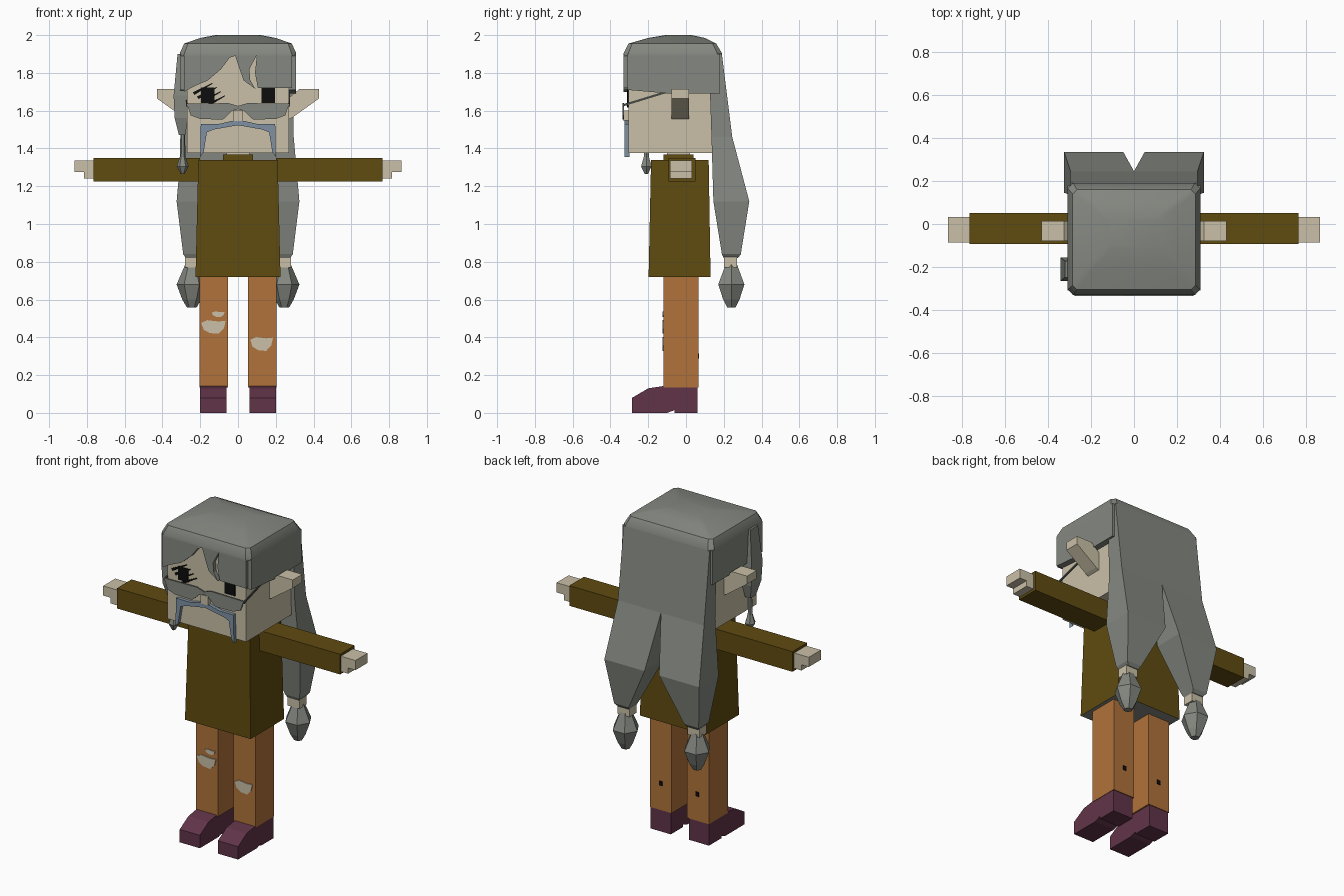
import bpy, bmesh, math
from mathutils import Vector

cube = bpy.data.objects.get("Cube")
if cube:
    bpy.data.objects.remove(cube, do_unlink=True)


def material(name, r, g, b):
    m = bpy.data.materials.new(name)
    m.use_nodes = True
    m.diffuse_color = (r, g, b, 1)
    bsdf = next(n for n in m.node_tree.nodes if n.type == 'BSDF_PRINCIPLED')
    bsdf.inputs["Base Color"].default_value = (r, g, b, 1)
    bsdf.inputs["Roughness"].default_value = 0.9
    return m


HAIR = material("grey hair", 0.235, 0.25, 0.22)
SKIN = material("pale skin", 0.59, 0.53, 0.39)
OLIVE = material("olive cloth", 0.115, 0.07, 0.005)
PANTS = material("orange trousers", 0.44, 0.17, 0.043)
SHOE = material("plum leather", 0.12, 0.034, 0.066)
BLUE = material("blue grey moustache", 0.21, 0.28, 0.36)
BLACK = material("black", 0.004, 0.004, 0.004)
WIRE = material("dark wire", 0.06, 0.065, 0.06)


def loft(name, rings, mat):
    """Skin a stack of equal-length point rings and cap both ends."""
    bm = bmesh.new()
    vs = [[bm.verts.new(p) for p in ring] for ring in rings]
    n = len(rings[0])
    for a, b in zip(vs, vs[1:]):
        for i in range(n):
            j = (i + 1) % n
            bm.faces.new((a[i], a[j], b[j], b[i]))
    bm.faces.new(vs[0])
    bm.faces.new(vs[-1])
    bmesh.ops.recalc_face_normals(bm, faces=bm.faces)
    me = bpy.data.meshes.new(name)
    bm.to_mesh(me)
    bm.free()
    me.materials.append(mat)
    ob = bpy.data.objects.new(name, me)
    bpy.context.scene.collection.objects.link(ob)
    return ob


def rect(x0, x1, y0, y1, z):
    return [(x0, y0, z), (x1, y0, z), (x1, y1, z), (x0, y1, z)]


def box(name, x0, x1, y0, y1, z0, z1, mat):
    return loft(name, [rect(x0, x1, y0, y1, z) for z in (z0, z1)], mat)


def plate(name, pts, y0, y1, mat):
    """Front outline (x, z) extruded along y."""
    return loft(name, [[(x, y, z) for x, z in pts] for y in (y0, y1)], mat)


def side_prism(name, pts, x0, x1, mat):
    """Side outline (y, z) extruded along x."""
    return loft(name, [[(x, y, z) for y, z in pts] for x in (x0, x1)], mat)


def octagon(x, y0, y1, c, z):
    return [(-x + c, y0, z), (x - c, y0, z), (x, y0 + c, z), (x, y1 - c, z),
            (x - c, y1, z), (-x + c, y1, z), (-x, y1 - c, z), (-x, y0 + c, z)]


def tuft(name, cx, cy, levels, mat, sides=6):
    """Stack of polygons from (z, radius) levels."""
    turn = 2 * math.pi / sides
    return loft(name, [[(cx + r * math.cos(i * turn), cy + r * math.sin(i * turn), z)
                        for i in range(sides)] for z, r in levels], mat)


def stroke(name, a, b, w, y0, y1, mat):
    """Thin straight mark between two front points."""
    a, b = Vector(a), Vector(b)
    d = (b - a).normalized()
    n = Vector((-d.y, d.x)) * w / 2
    return plate(name, [a - n, b - n * 0.3, b + n * 0.3, a + n], y0, y1, mat)


# Body
tunic = loft("tunic", [rect(-0.225, 0.225, -0.198, 0.13, 0.72),
                       rect(-0.21, 0.21, -0.185, 0.12, 1.34)], OLIVE)
tunic.data.materials.append(HAIR)
for f in tunic.data.polygons:
    if f.normal.z < -0.5:
        f.material_index = 1
box("collar", -0.08, 0.08, -0.12, 0.04, 1.33, 1.368, OLIVE)
box("neck", -0.06, 0.06, -0.1, 0.02, 1.34, 1.4, SKIN)

# Head
box("head", -0.27, 0.27, -0.305, 0.14, 1.375, 1.92, SKIN)
box("nose", -0.025, 0.025, -0.33, -0.3, 1.545, 1.6, SKIN)

# Hair cap
cap = loft("hair_cap", [octagon(0.308, -0.33, 0.19, 0.025, 1.89),
                        octagon(0.308, -0.33, 0.19, 0.025, 1.905),
                        octagon(0.285, -0.305, 0.16, 0.02, 1.955),
                        octagon(0.2, -0.2, 0.1, 0.02, 1.985),
                        octagon(0.12, -0.11, 0.03, 0.02, 2.0)], HAIR)
bpy.ops.object.select_all(action='DESELECT')
cap.select_set(True)
bpy.context.view_layer.objects.active = cap
bpy.ops.object.shade_smooth_by_angle(angle=math.radians(32))

# Fringe with a parted forehead and a curled strand
plate("fringe", [(-0.285, 1.9), (0.285, 1.9), (0.285, 1.72), (0.105, 1.72),
                 (0.09, 1.8), (0.1, 1.895), (0.06, 1.82), (0.065, 1.76),
                 (0.092, 1.715), (0.03, 1.76), (0.005, 1.83), (-0.015, 1.89),
                 (-0.045, 1.88), (-0.09, 1.82), (-0.16, 1.76), (-0.23, 1.73),
                 (-0.285, 1.70)], -0.33, -0.3, HAIR)

# Paired parts
for side, s in (("left", 1), ("right", -1)):
    # Hair over the temples and the long split tail
    side_prism(side + "_side_hair", [(-0.31, 1.71), (-0.08, 1.69), (0.18, 1.69),
                                     (0.18, 1.9), (-0.31, 1.9)],
               s * 0.265, s * 0.308, HAIR)
    loft(side + "_tail", [rect(0, s * 0.295, 0.12, 0.19, 1.9),
                          rect(0, s * 0.295, 0.135, 0.245, 1.46),
                          rect(s * 0.05, s * 0.325, 0.145, 0.335, 1.12),
                          rect(s * 0.19, s * 0.29, 0.19, 0.29, 0.84),
                          rect(s * 0.2, s * 0.275, 0.2, 0.275, 0.82)], HAIR)
    box(side + "_tail_tie", s * 0.2, s * 0.28, 0.2, 0.27, 0.77, 0.825, SKIN)
    tuft(side + "_tail_end", s * 0.245, 0.24,
         [(0.785, 0.035), (0.68, 0.08), (0.6, 0.05), (0.557, 0.025)], HAIR)

    # Pointed ear
    plate(side + "_ear", [(s * x, z) for x, z in
                          ((0.26, 1.55), (0.29, 1.565), (0.43, 1.665), (0.43, 1.715),
                           (0.325, 1.715), (0.26, 1.66))], -0.078, 0.015, SKIN)

    # Eye, half-moon lens and wire arm
    box(side + "_eye", s * 0.125, s * 0.195, -0.311, -0.3, 1.64, 1.722, BLACK)
    plate(side + "_lens", [(s * x, z) for x, z in
                           ((0, 1.625), (0.05, 1.64), (0.272, 1.637), (0.25, 1.575),
                            (0.2, 1.556), (0.08, 1.553), (0.03, 1.6), (0, 1.608))],
          -0.335, -0.327, HAIR)
    side_prism(side + "_glasses_arm", [(-0.335, 1.622), (-0.335, 1.634),
                                       (-0.1, 1.706), (-0.1, 1.694)],
               s * 0.268, s * 0.276, WIRE)

    # Sleeve and stepped hand
    box(side + "_sleeve", s * 0.2, s * 0.765, -0.093, 0.05, 1.225, 1.35, OLIVE)
    plate(side + "_hand", [(s * x, z) for x, z in
                           ((0.76, 1.24), (0.815, 1.24), (0.815, 1.275),
                            (0.865, 1.275), (0.865, 1.335), (0.76, 1.335))],
          -0.085, 0.033, SKIN)

    # Leg with a small worn spot behind, and shoe with a heel
    box(side + "_leg", s * 0.053, s * 0.203, -0.12, 0.065, 0.135, 0.73, PANTS)
    box(side + "_worn_spot", s * 0.115, s * 0.135, 0.06, 0.07, 0.288, 0.315, BLACK)
    side_prism(side + "_shoe", [(-0.285, 0), (-0.285, 0.08), (-0.2, 0.13), (-0.12, 0.142),
                                (0.06, 0.142), (0.06, 0), (-0.06, 0), (-0.06, 0.015),
                                (-0.1, 0)], s * 0.062, s * 0.2, SHOE)

# Torn knees
tear = [(-1, 0.6), (-0.5, 1), (0.4, 0.8), (1, 0.9), (0.85, -0.2), (0.4, -1),
        (-0.3, -0.9), (-0.8, -0.4)]
for name, cx, cz, w, h in (("right_knee_tear", -0.13, 0.455, 0.065, 0.036),
                           ("right_small_tear", -0.105, 0.522, 0.034, 0.015),
                           ("left_knee_tear", 0.125, 0.365, 0.06, 0.037)):
    plate(name, [(cx + x * w, cz + z * h) for x, z in tear], -0.125, -0.119, SKIN)

# Scratches across the right eye
for i in range(4):
    x, z = -0.235 + 0.022 * i, 1.69 - 0.022 * i
    stroke("eye_scratch", (x, z), (x + 0.1, z + 0.055), 0.016, -0.312, -0.304, BLACK)

# Drooping moustache
half = [(0.1, 1.53), (0.197, 1.53), (0.2, 1.355), (0.182, 1.38), (0.165, 1.485),
        (0.13, 1.5)]
plate("moustache", [(0, 1.553)] + half + [(0, 1.523)]
      + [(-x, z) for x, z in reversed(half)], -0.326, -0.3, BLUE)

# Braided lock in front of the right ear
lock = [(1.9, -0.295, 0.025), (1.68, -0.305, 0.036), (1.56, -0.302, 0.033), (1.47, -0.295, 0.018)]
loft("side_lock", [rect(x - r, x + r, -0.21 - r * 1.5, -0.21 + r * 1.5, z)
                   for z, x, r in lock], HAIR)
tuft("side_lock_strand", -0.293, -0.21, [(1.48, 0.012), (1.33, 0.016)], HAIR)
tuft("side_lock_end", -0.293, -0.21, [(1.36, 0.014), (1.305, 0.032), (1.265, 0.01)], HAIR)
